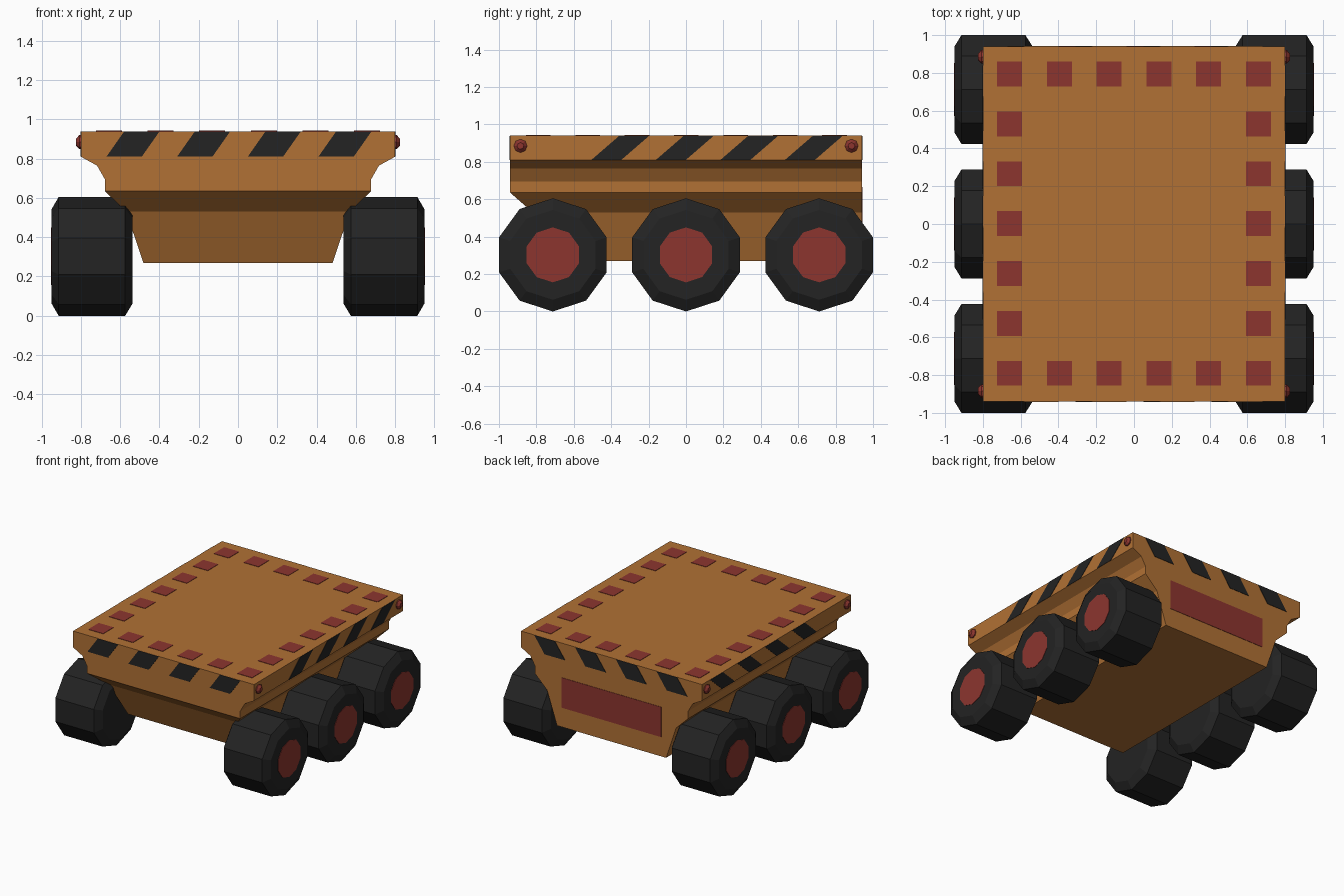
import bpy, bmesh, math
from mathutils import Vector

if "Cube" in bpy.data.objects:
    bpy.data.objects.remove(bpy.data.objects["Cube"])


def material(name, rgb):
    m = bpy.data.materials.new(name)
    m.diffuse_color = (*rgb, 1)
    m.use_nodes = True
    m.node_tree.nodes["Principled BSDF"].inputs["Base Color"].default_value = m.diffuse_color
    return m


ORANGE = material("orange_paint", (0.44, 0.165, 0.035))
RED = material("dark_red", (0.265, 0.036, 0.028))
BLACK = material("black_rubber", (0.017, 0.017, 0.017))


def finish(name, bm, mat):
    bmesh.ops.recalc_face_normals(bm, faces=bm.faces)
    me = bpy.data.meshes.new(name)
    bm.to_mesh(me)
    bm.free()
    me.materials.append(mat)
    ob = bpy.data.objects.new(name, me)
    bpy.context.collection.objects.link(ob)
    return ob


def loft(name, rings, mat):
    """Skin a list of equal-length point rings and cap both ends."""
    bm = bmesh.new()
    vs = [[bm.verts.new(p) for p in r] for r in rings]
    n = len(vs[0])
    for a, b in zip(vs, vs[1:]):
        for i in range(n):
            j = (i + 1) % n
            bm.faces.new((a[i], a[j], b[j], b[i]))
    bm.faces.new(vs[0])
    bm.faces.new(vs[-1])
    return finish(name, bm, mat)


def plate(name, pts, normal, mat, t=0.003):
    """Thin painted plate lying on a surface."""
    n = Vector(normal) * t
    return loft(name, [[Vector(p) - n for p in pts], [Vector(p) + n for p in pts]], mat)


# hull: (height, half width, front y); the back is one upright face
BACK = 0.94
levels = [(0.27, 0.482, -0.70), (0.53, 0.57, -0.82), (0.635, 0.678, -0.94),
          (0.695, 0.678, -0.94), (0.765, 0.718, -0.94), (0.81, 0.80, -0.94),
          (0.94, 0.80, -0.94)]
loft("hull", [[(-w, f, z), (w, f, z), (w, BACK, z), (-w, BACK, z)]
              for z, w, f in levels], ORANGE)

# hazard stripes on all four deck edges
Z0, Z1 = 0.811, 0.939
for s in (-1, 1):
    for i in range(4):
        a = -0.67 + 0.36 * i
        y = s * BACK
        plate("end_stripe", [(a, y, Z0), (a + 0.18, y, Z0), (a + 0.27, y, Z1), (a + 0.09, y, Z1)],
              (0, s, 0), BLACK)
        b = -0.505 + 0.345 * i
        x = s * 0.80
        plate("side_stripe", [(x, b, Z0), (x, b + 0.16, Z0), (x, b + 0.308, Z1), (x, b + 0.148, Z1)],
              (s, 0, 0), BLACK)

# red squares around the rim of the deck top
for i in range(6):
    for j in range(7):
        if i in (0, 5) or j in (0, 6):
            x, y, h = -0.658 + 0.2632 * i, -0.79 + 0.264 * j, 0.066
            plate("deck_marker", [(x - h, y - h, 0.94), (x + h, y - h, 0.94),
                                  (x + h, y + h, 0.94), (x - h, y + h, 0.94)], (0, 0, 1), RED)

# rear panel
plate("rear_panel", [(-0.44, BACK, 0.425), (0.44, BACK, 0.425),
                     (0.44, BACK, 0.665), (-0.44, BACK, 0.665)], (0, 1, 0), RED)


def ring(x, y, z, r, n):
    return [(x, y + r * math.cos(math.pi / 2 + math.tau * k / n),
             z + r * math.sin(math.pi / 2 + math.tau * k / n)) for k in range(n)]


# ten-sided wheels with red hubs, and corner lamps
for s in (-1, 1):
    for y in (-0.712, 0, 0.712):
        loft("tyre", [ring(s * x, y, 0.3025, r, 10) for x, r in
                      ((0.537, 0.24), (0.575, 0.3025), (0.914, 0.3025), (0.95, 0.24))], BLACK)
        loft("hub", [ring(s * x, y, 0.3025, 0.147, 10) for x in (0.948, 0.953)], RED)
    for y in (-0.885, 0.885):
        loft("corner_lamp", [ring(s * x, y, 0.885, r, 8) for x, r in
                             ((0.79, 0.036), (0.808, 0.036), (0.825, 0.018))], RED)
